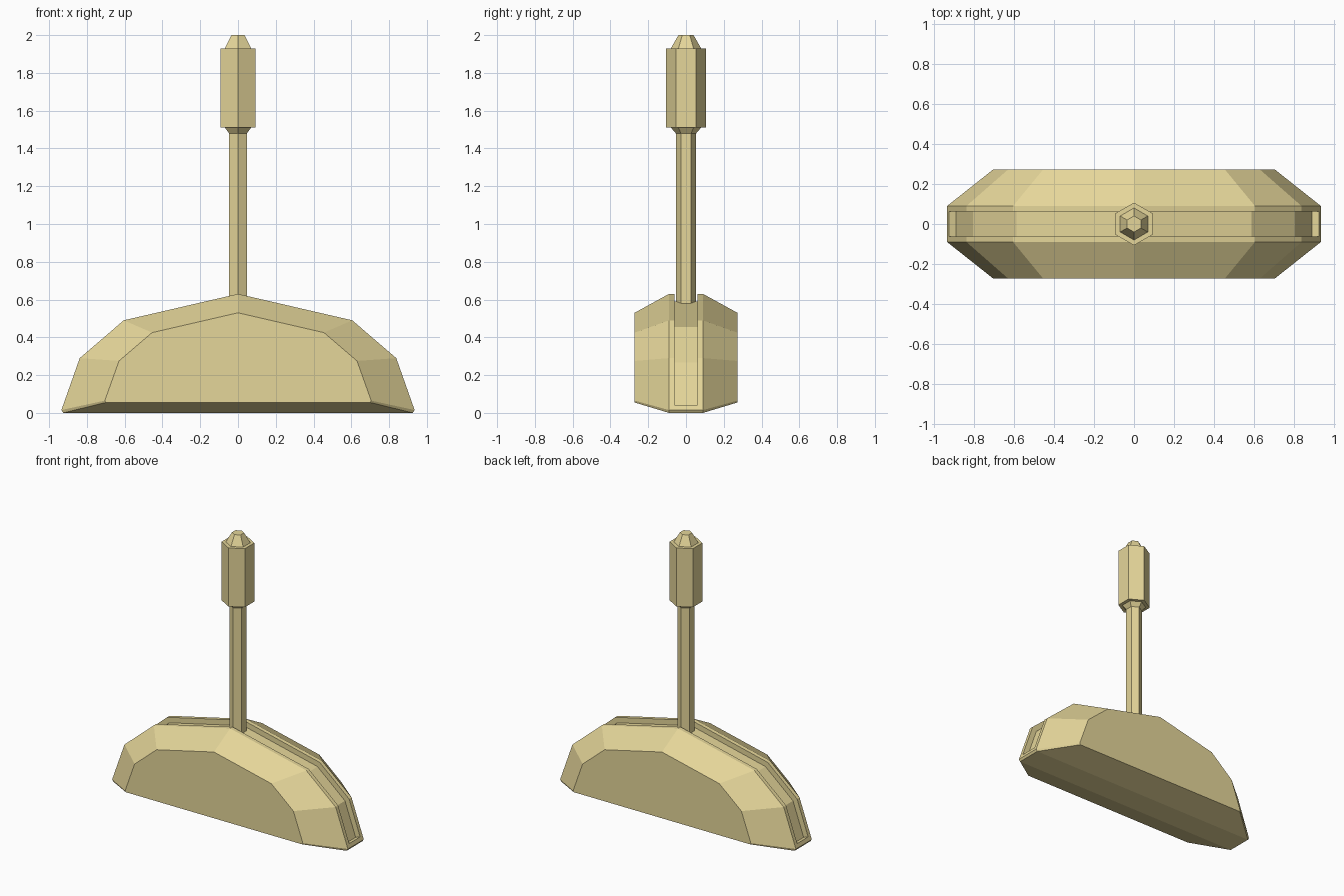
import bpy, bmesh, math

if "Cube" in bpy.data.objects:
    bpy.data.objects.remove(bpy.data.objects["Cube"])


def loft(name, rings):
    """Skin a list of equal-length closed loops and cap both ends."""
    bm = bmesh.new()
    loops = [[bm.verts.new(p) for p in ring] for ring in rings]
    n = len(loops[0])
    bands = []
    for a, b in zip(loops, loops[1:]):
        bands.append([bm.faces.new((a[i], a[(i + 1) % n], b[(i + 1) % n], b[i]))
                      for i in range(n)])
    bm.faces.new(loops[0])
    bm.faces.new(loops[-1])
    bmesh.ops.recalc_face_normals(bm, faces=bm.faces)
    bm.normal_update()
    return bm, bands


def finish(name, bm):
    mesh = bpy.data.meshes.new(name)
    bm.to_mesh(mesh)
    bm.free()
    obj = bpy.data.objects.new(name, mesh)
    bpy.context.collection.objects.link(obj)
    mat = bpy.data.materials.get("pale_wood")
    if mat is None:
        mat = bpy.data.materials.new("pale_wood")
        mat.diffuse_color = (0.78, 0.67, 0.32, 1)
        mat.use_nodes = True
        mat.node_tree.nodes["Principled BSDF"].inputs["Base Color"].default_value = mat.diffuse_color
    mesh.materials.append(mat)
    return obj


def section(half, y):
    """Mirror a half arch profile (bottom right to apex) at depth y."""
    return [(x, y, z) for x, z in half] + [(-x, y, z) for x, z in half[-2::-1]]


def hexagon(r, z):
    return [(r * math.sin(i * math.pi / 3), r * math.cos(i * math.pi / 3), z)
            for i in range(6)]


# Arched body with bevelled sides
rim = [(0.925, 0), (0.935, 0.015), (0.838, 0.29), (0.605, 0.49), (0, 0.63)]
side = [(0.70, 0.055), (0.705, 0.065), (0.63, 0.275), (0.455, 0.425), (0, 0.53)]
bm, bands = loft("body", [section(side, -0.272), section(rim, -0.09),
                          section(rim, 0.09), section(side, 0.272)])

# Groove sunk along the rim
groove = bands[1][1:7]
bmesh.ops.inset_region(bm, faces=groove, thickness=0.028, depth=0,
                       use_boundary=True, use_even_offset=True)
bm.normal_update()
bmesh.ops.inset_region(bm, faces=groove, thickness=0, depth=-0.038,
                       use_boundary=True, use_even_offset=True)
finish("arched_body", bm)

# Hexagonal rod, flaring under the grip
bm, _ = loft("rod", [hexagon(r, z) for r, z in
                     [(0.054, 0.58), (0.054, 1.48), (0.08, 1.51)]])
finish("handle_rod", bm)

# Hexagonal grip with tapered tip
bm, _ = loft("grip", [hexagon(r, z) for r, z in
                      [(0.107, 1.51), (0.107, 1.93), (0.08, 1.93), (0.04, 2.0)]])
finish("handle_grip", bm)
